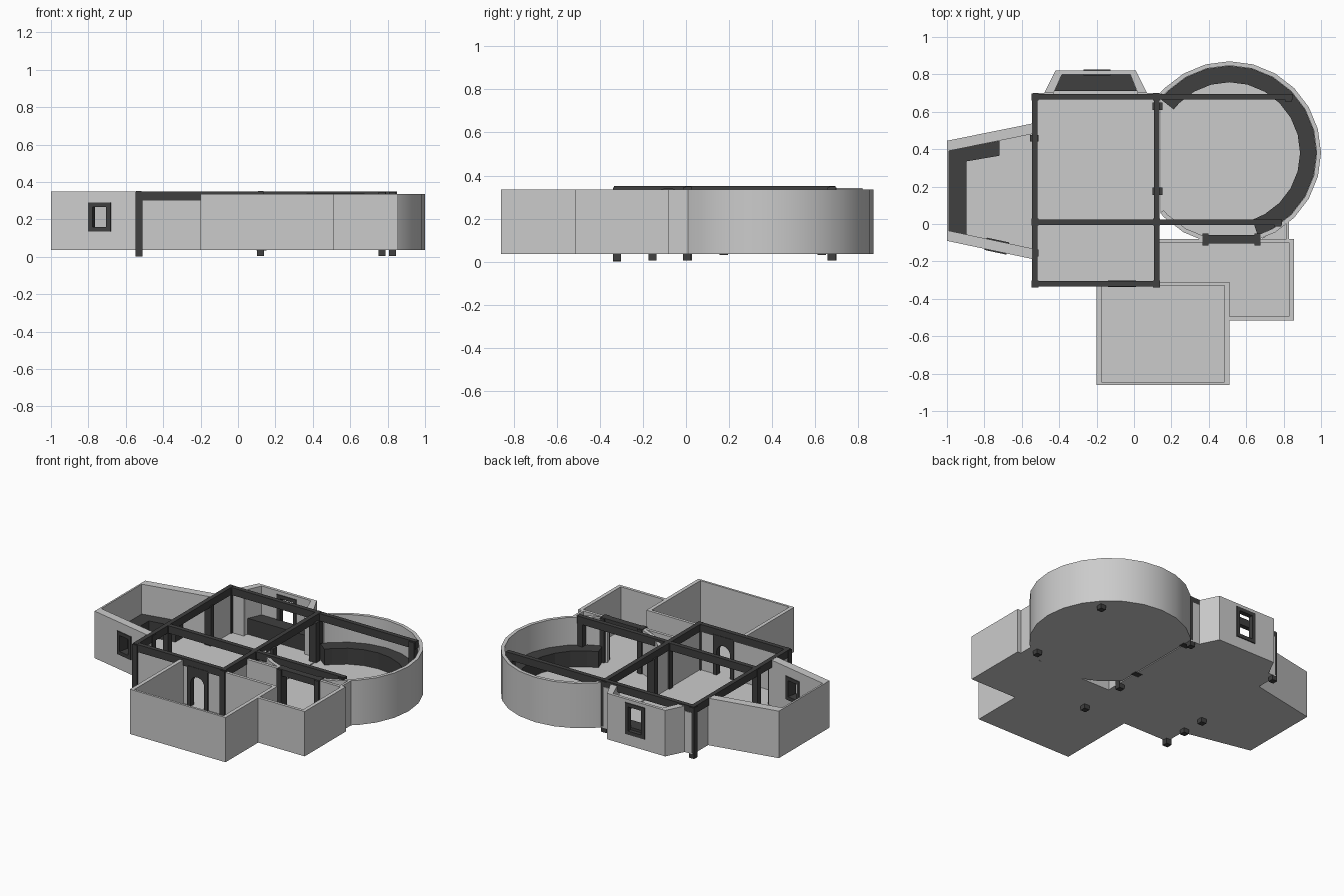
import bpy, bmesh, math
from mathutils import Vector

if "Cube" in bpy.data.objects:
    bpy.data.objects.remove(bpy.data.objects["Cube"])

Z0 = 0.035          # underside of floors and walls
TOP = 0.335         # top of outer room walls
FLOOR = 0.043

dark = bpy.data.materials.new("dark_timber")
dark.diffuse_color = (0.05, 0.05, 0.05, 1)
dark.use_nodes = True
dark.node_tree.nodes["Principled BSDF"].inputs["Base Color"].default_value = dark.diffuse_color


def finish(name, bm, mat=None):
    bmesh.ops.recalc_face_normals(bm, faces=bm.faces)
    me = bpy.data.meshes.new(name)
    bm.to_mesh(me)
    bm.free()
    ob = bpy.data.objects.new(name, me)
    bpy.context.collection.objects.link(ob)
    if mat:
        me.materials.append(mat)
    return ob


def extrude(name, pts, vec, mat=None):
    bm = bmesh.new()
    f = bm.faces.new([bm.verts.new(p) for p in pts])
    r = bmesh.ops.extrude_face_region(bm, geom=[f])
    moved = [v for v in r["geom"] if isinstance(v, bmesh.types.BMVert)]
    bmesh.ops.translate(bm, vec=vec, verts=moved)
    return finish(name, bm, mat)


def prism(name, plan, z0, z1, mat=None):
    return extrude(name, [(x, y, z0) for x, y in plan], (0, 0, z1 - z0), mat)


def box(name, x0, x1, y0, y1, z0, z1, mat=None):
    return prism(name, [(x0, y0), (x1, y0), (x1, y1), (x0, y1)], z0, z1, mat)


def strip(name, p, q, d0, d1, o0, o1, z0, z1, mat=None):
    """Box along the line p-q; o is the offset to the left of the line."""
    p, q = Vector(p), Vector(q)
    u = (q - p).normalized()
    n = Vector((-u.y, u.x))
    plan = [p + u * d + n * o for d, o in ((d0, o0), (d1, o0), (d1, o1), (d0, o1))]
    return prism(name, [tuple(v) for v in plan], z0, z1, mat)


def window_wall(name, p, q, thick, top, a, b, lo, hi):
    """Wall with a framed window between distances a and b."""
    length = (Vector(q) - Vector(p)).length
    for part, d0, d1, z0, z1 in (("left", 0, a, Z0, top), ("right", b, length, Z0, top),
                                 ("sill", a, b, Z0, lo), ("head", a, b, hi, top)):
        strip(f"{name}_{part}", p, q, d0, d1, 0, thick, z0, z1)
    w = 0.024
    for part, d0, d1, z0, z1 in (("jamb_a", a, a + w, lo, hi), ("jamb_b", b - w, b, lo, hi),
                                 ("bottom", a, b, lo, lo + w), ("top", a, b, hi - w, hi)):
        strip(f"{name}_frame_{part}", p, q, d0, d1, -0.006, thick + 0.006, z0, z1, dark)


def band(name, outer, inner, z0, z1, mat=None):
    """Open wall running between two matching plan lines."""
    return prism(name, outer + inner[::-1], z0, z1, mat)


def arc(r, angles):
    return [(0.51 + r * math.cos(math.radians(a)), 0.38 + r * math.sin(math.radians(a)))
            for a in angles]


# Floors
box("main_floor", -0.54, 0.135, -0.33, 0.70, Z0, FLOOR)
prism("round_floor", arc(0.488, [-139] + list(range(-135, 136, 15)) + [139]), Z0, FLOOR)
left_plan = [(-1, -0.09), (-0.53, -0.19), (-0.53, 0.54), (-1, 0.445)]
prism("left_floor", left_plan, Z0, FLOOR)
bay_out = [(-0.48, 0.70), (-0.42, 0.82), (0.01, 0.82), (0.07, 0.70)]
bay_in = [(-0.43, 0.70), (-0.385, 0.80), (-0.02, 0.80), (0.02, 0.70)]
prism("bay_floor", bay_out, Z0, FLOOR)
box("front_floor", -0.20, 0.51, -0.86, -0.31, Z0, FLOOR)
prism("right_floor", [(0.13, -0.31), (0.51, -0.31), (0.51, -0.51), (0.855, -0.51),
                      (0.855, -0.08), (0.13, -0.08)], Z0, FLOOR)
prism("corner_floor", [(0.68, -0.08), (0.83, -0.08), (0.83, 0.01)], Z0, FLOOR)

# Round room wall, with a doorway gap toward the front
for nm, angs in (("round_wall", list(range(-75, 136, 15)) + [139]),
                 ("round_wall_short", [221, 225, 240, 255])):
    ob = band(nm, arc(0.49, angs), arc(0.467, angs), Z0, TOP)
    ob.data.shade_smooth()
    bpy.context.view_layer.objects.active = ob
    ob.select_set(True)
    bpy.ops.object.shade_smooth_by_angle(angle=math.radians(30))
    ob.select_set(False)
bench = [-71] + list(range(-60, 136, 15)) + [142]
band("round_bench", arc(0.466, bench), arc(0.378, bench), FLOOR, 0.15, dark)

# Left tapered room
window_wall("left_front_wall", (-1, -0.09), (-0.53, -0.19), 0.055, 0.35, 0.205, 0.327, 0.135, 0.29)
strip("left_back_wall", (-0.53, 0.54), (-1, 0.445), 0, 0.479, 0, 0.055, Z0, 0.35)
box("left_end_wall", -1, -0.988, -0.09, 0.445, Z0, 0.35)
prism("left_bench", [(-0.988, -0.04), (-0.895, -0.058), (-0.895, 0.335), (-0.72, 0.365),
                     (-0.72, 0.445), (-0.988, 0.392)], FLOOR, 0.15, dark)

# Back bay
band("bay_side_left", bay_out[:2], bay_in[:2], Z0, 0.343)
band("bay_side_right", bay_out[2:], bay_in[2:], Z0, 0.343)
window_wall("bay_wall", (0.01, 0.82), (-0.42, 0.82), 0.02, 0.343, 0.135, 0.28, 0.11, 0.32)
prism("bay_bench", [(-0.425, 0.71), (-0.385, 0.80), (-0.02, 0.80), (0.015, 0.71)], FLOOR, 0.15, dark)

# Front room and right room walls
for nm, *d in (("front_room_front", -0.20, 0.51, -0.86, -0.845),
               ("front_room_left", -0.20, -0.175, -0.86, -0.32),
               ("front_room_right", 0.485, 0.51, -0.86, -0.31),
               ("front_room_back", 0.13, 0.51, -0.33, -0.31),
               ("right_room_front", 0.51, 0.855, -0.515, -0.495),
               ("right_room_side", 0.83, 0.855, -0.515, -0.08),
               ("right_room_back_a", 0.13, 0.38, -0.10, -0.08),
               ("right_room_back_b", 0.66, 0.855, -0.10, -0.08),
               ("corner_wall", 0.815, 0.83, -0.08, 0.01)):
    box(nm + "_wall", *d, Z0, TOP)

# Main room infill walls below the beams
for nm, *d in (("main_front_a", -0.53, -0.13, -0.327, -0.31),
               ("main_front_b", 0.0, 0.12, -0.327, -0.31),
               ("main_right_a", 0.112, 0.132, -0.32, 0.0),
               ("main_right_b", 0.112, 0.132, 0.0, 0.17),
               ("main_right_c", 0.112, 0.132, 0.64, 0.68),
               ("main_left_a", -0.54, -0.52, -0.32, -0.155),
               ("main_left_b", -0.54, -0.52, 0.46, 0.68),
               ("main_back_a", -0.53, -0.43, 0.675, 0.70),
               ("main_back_b", 0.02, 0.12, 0.675, 0.70)):
    box(nm + "_wall", *d, Z0, 0.31)

# Arched doorway in the main front wall
xa, xb, r, spring = -0.14, 0.01, 0.05, 0.20
xc = (xa + xb) / 2
outline = [(xa, FLOOR), (xa, 0.31), (xb, 0.31), (xb, FLOOR), (xc + r, FLOOR)]
outline += [(xc + r * math.cos(t * math.pi / 10), spring + r * math.sin(t * math.pi / 10))
            for t in range(11)]
outline += [(xc - r, FLOOR)]
extrude("arched_door_frame", [(x, -0.338, z) for x, z in outline], (0, 0.036, 0), dark)

# Posts down to the ground
for i, (x, y) in enumerate([(-0.53, -0.32), (-0.53, -0.155), (-0.53, 0.01), (-0.53, 0.68),
                            (0.12, -0.32), (0.12, 0.01), (0.12, 0.68), (0.77, 0.005), (0.825, 0.675)]):
    h = 0.019
    box(f"post_{i}", x - h, x + h, y - h, y + h, 0.005 if i else 0, 0.345, dark)

# Ceiling beams
b = 0.015
for nm, x0, x1, y in (("front", -0.54, 0.14, -0.32), ("middle", -0.54, 0.79, 0.01),
                      ("back", -0.54, 0.85, 0.68)):
    box(f"beam_{nm}", x0, x1, y - b, y + b, 0.30, 0.35, dark)
for nm, x in (("left", -0.53), ("right", 0.122)):
    box(f"beam_{nm}", x - b, x + b, -0.335, 0.695, 0.301, 0.351, dark)

# Timber frames of the wide openings
for y in (0.175, 0.63):
    box("side_opening_post", 0.098, 0.152, y - 0.02, y + 0.02, Z0 - 0.003, 0.31, dark)
for x in (0.382, 0.66):
    box("round_opening_post", x - 0.017, x + 0.017, -0.115, -0.05, FLOOR, 0.337, dark)
box("round_opening_head", 0.365, 0.677, -0.105, -0.06, 0.295, 0.339, dark)
box("left_opening_post", -0.555, -0.51, 0.44, 0.475, FLOOR, 0.31, dark)
